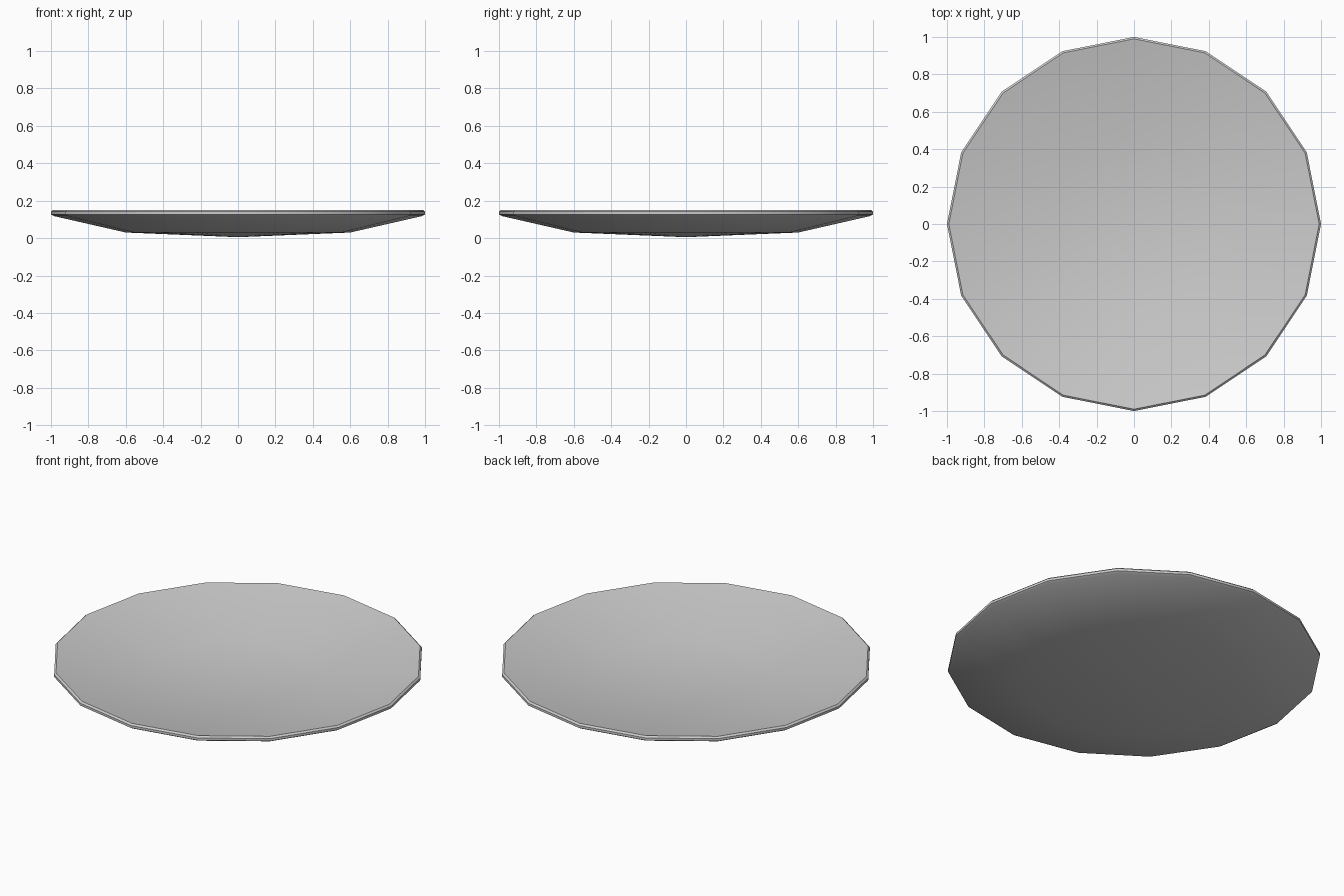
import bpy, bmesh, math

if "Cube" in bpy.data.objects:
    bpy.data.objects.remove(bpy.data.objects["Cube"])

SIDES = 16

# Plate cross-section (radius, height): underside centre, rim, inner well centre
profile = [(0, 0.005), (0.6, 0.03), (0.985, 0.118), (1.0, 0.127), (1.0, 0.141),
           (0.99, 0.15), (0.975, 0.147), (0.485, 0.045), (0, 0.03)]

bm = bmesh.new()
verts = [bm.verts.new((r, 0, z)) for r, z in profile]
edges = [bm.edges.new(pair) for pair in zip(verts, verts[1:])]
bmesh.ops.spin(bm, geom=verts + edges, axis=(0, 0, 1), cent=(0, 0, 0),
               angle=math.tau, steps=SIDES, use_duplicate=False)
bmesh.ops.remove_doubles(bm, verts=bm.verts, dist=0.0005)
bmesh.ops.recalc_face_normals(bm, faces=bm.faces)

mesh = bpy.data.meshes.new("plate")
bm.to_mesh(mesh)
bm.free()
plate = bpy.data.objects.new("plate", mesh)
bpy.context.collection.objects.link(plate)

# Smooth sides with crisp rim edges
bpy.context.view_layer.objects.active = plate
plate.select_set(True)
bpy.ops.object.shade_smooth_by_angle(angle=math.radians(30))
